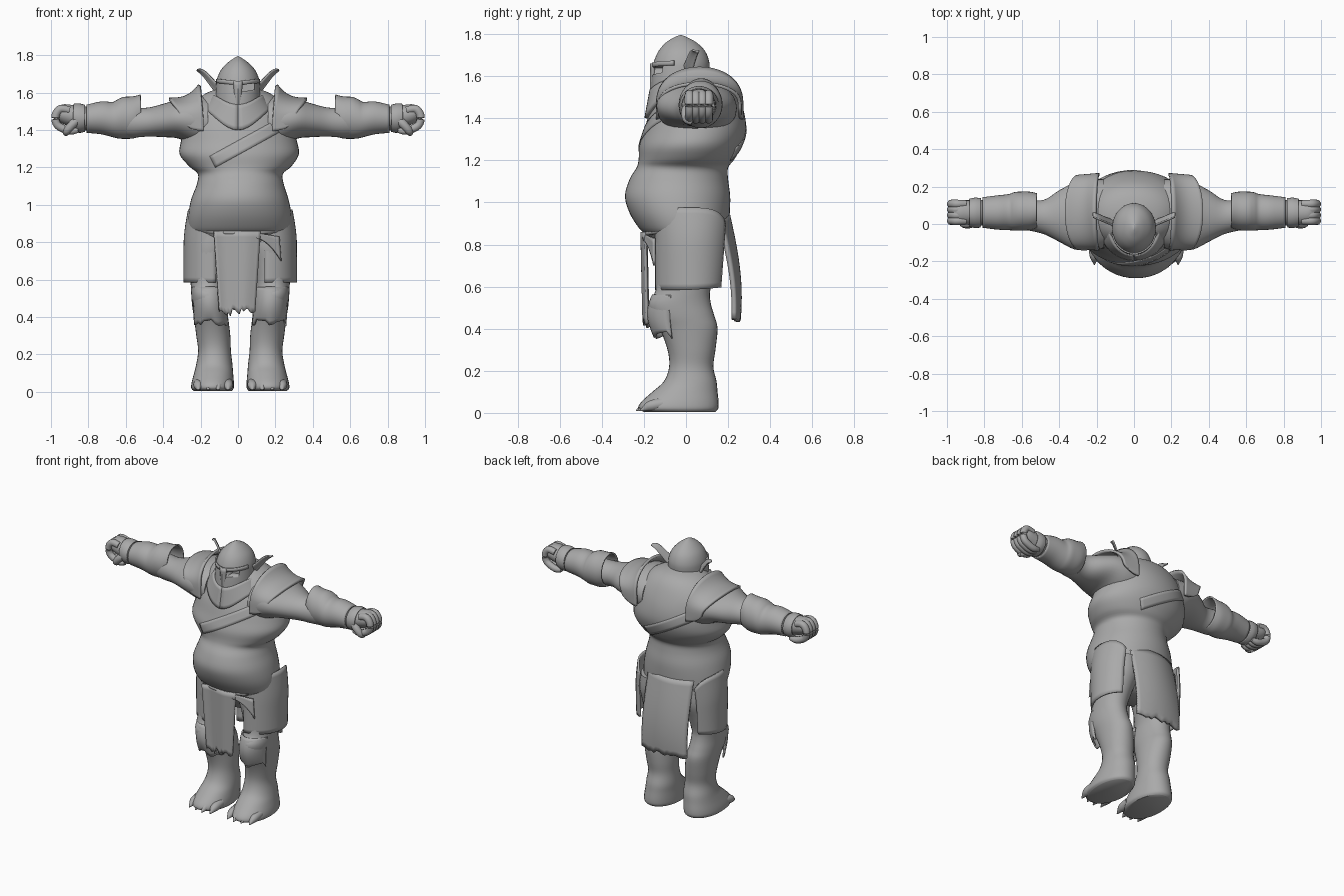
import bpy, bmesh, math, random
from mathutils import Vector

random.seed(4)
grey = bpy.data.materials.new("plain_grey")
grey.diffuse_color = (0.4, 0.4, 0.4, 1)
CX = 0.012          # the lower body stands slightly to the side


def finish(name, bm, thick=0.0, angle=50):
    bmesh.ops.recalc_face_normals(bm, faces=bm.faces)
    me = bpy.data.meshes.new(name)
    bm.to_mesh(me)
    bm.free()
    ob = bpy.data.objects.new(name, me)
    bpy.context.collection.objects.link(ob)
    me.materials.append(grey)
    if thick:
        m = ob.modifiers.new("thickness", 'SOLIDIFY')
        m.thickness, m.offset = thick, 0
    bpy.ops.object.select_all(action='DESELECT')
    bpy.context.view_layer.objects.active = ob
    ob.select_set(True)
    bpy.ops.object.shade_smooth_by_angle(angle=math.radians(angle))
    return ob


def spline(rows, steps):
    """Catmull-Rom through rows of numbers."""
    out = []
    for i in range(len(rows) - 1):
        p = [rows[max(0, min(len(rows) - 1, i + k))] for k in (-1, 0, 1, 2)]
        for s in range(steps):
            t = s / steps
            out.append([0.5 * (2 * b + (c - a) * t + (2 * a - 5 * b + 4 * c - d) * t * t
                               + (3 * b - a - 3 * c + d) * t ** 3) for a, b, c, d in zip(*p)])
    return out + [list(rows[-1])]


def loft(name, rows, axis='z', sx=1, dx=0, n=32, power=1.0, steps=4, caps=True, thick=0):
    """Rows are (position, low, high, low, high) of each oval section."""
    bm, rings = bmesh.new(), []
    for t, a0, a1, b0, b1 in spline(rows, steps):
        ring = []
        for k in range(n):
            an = 2 * math.pi * k / n
            c, s = math.cos(an), math.sin(an)
            a = (a0 + a1) / 2 + (a1 - a0) / 2 * math.copysign(abs(c) ** power, c)
            b = (b0 + b1) / 2 + (b1 - b0) / 2 * math.copysign(abs(s) ** power, s)
            p = (a, b, t) if axis == 'z' else (t, a, b)
            ring.append(bm.verts.new((p[0] * sx + dx, p[1], p[2])))
        rings.append(ring)
    for r, q in zip(rings, rings[1:]):
        for k in range(n):
            bm.faces.new((r[k], r[(k + 1) % n], q[(k + 1) % n], q[k]))
    if caps:
        bm.faces.new(rings[0])
        bm.faces.new(rings[-1])
    return finish(name, bm, thick)


def plate(name, fn, nu=16, nv=12, thick=0.014):
    """Curved sheet, fn(u, v) gives a point."""
    bm = bmesh.new()
    g = [[bm.verts.new(fn(u / nu, v / nv)) for u in range(nu + 1)] for v in range(nv + 1)]
    for v in range(nv):
        for u in range(nu):
            bm.faces.new((g[v][u], g[v][u + 1], g[v + 1][u + 1], g[v + 1][u]))
    return finish(name, bm, thick)


def tube(name, pts, steps=5, n=10):
    """Round tube through (x, y, z, radius) points."""
    bm, path, rings = bmesh.new(), spline(pts, steps), []
    for i, p in enumerate(path):
        d = Vector(path[min(i + 1, len(path) - 1)][:3]) - Vector(path[max(i - 1, 0)][:3])
        q = d.to_track_quat('Z', 'Y')
        rings.append([bm.verts.new(Vector(p[:3]) + q @ Vector((p[3] * math.cos(2 * math.pi * k / n),
                      p[3] * math.sin(2 * math.pi * k / n), 0))) for k in range(n)])
    for r, q in zip(rings, rings[1:]):
        for k in range(n):
            bm.faces.new((r[k], r[(k + 1) % n], q[(k + 1) % n], q[k]))
    bm.faces.new(rings[0])
    bm.faces.new(rings[-1])
    return finish(name, bm)


# torso with heavy chest, overhanging ribs, belly and hips
torso = loft("torso", [
    (0.70, -0.10, 0.13, -0.08, 0.12), (0.78, -0.23, 0.25, -0.14, 0.18),
    (0.845, -0.255, 0.275, -0.19, 0.20), (0.88, -0.265, 0.285, -0.225, 0.202),
    (0.95, -0.265, 0.285, -0.268, 0.208), (1.03, -0.25, 0.27, -0.29, 0.21),
    (1.11, -0.22, 0.245, -0.268, 0.20), (1.165, -0.215, 0.24, -0.235, 0.20),
    (1.205, -0.26, 0.285, -0.225, 0.23), (1.27, -0.312, 0.325, -0.222, 0.265),
    (1.34, -0.305, 0.315, -0.20, 0.285), (1.42, -0.29, 0.29, -0.175, 0.278),
    (1.50, -0.27, 0.27, -0.135, 0.25), (1.57, -0.21, 0.21, -0.10, 0.21),
    (1.61, -0.14, 0.14, -0.06, 0.16), (1.63, -0.05, 0.05, 0.0, 0.09)], n=48, power=0.97)

# diagonal sash lying on the chest and back
for f, nm in ((-1, "front"), (1, "back")):
    ob = plate("sash_" + nm, lambda u, v: (-f * (-0.12 + 0.40 * u - 0.03 * v), f * 0.3,
               1.20 + 0.22 * u + 0.06 * v), 24, 4, 0.008)
    m = ob.modifiers.new("wrap", 'SHRINKWRAP')
    m.target, m.wrap_method = torso, 'PROJECT'
    m.use_project_x = m.use_project_z = False
    m.use_project_y = m.use_negative_direction = m.use_positive_direction = True
    ob.modifiers.move(len(ob.modifiers) - 1, 0)

# helmet with jaw guard, cut by two slanted eye slits
helm = loft("helmet", [(1.40, -0.07, 0.07, -0.14, 0.05), (1.47, -0.115, 0.115, -0.165, 0.08),
                       (1.55, -0.12, 0.12, -0.165, 0.10), (1.62, -0.118, 0.118, -0.16, 0.11),
                       (1.67, -0.113, 0.113, -0.152, 0.11), (1.72, -0.092, 0.092, -0.13, 0.09),
                       (1.76, -0.055, 0.055, -0.095, 0.05), (1.785, -0.02, 0.02, -0.055, 0.005),
                       (1.795, -0.002, 0.002, -0.03, -0.02)], n=40)
for s in (-1, 1):
    bm = bmesh.new()
    bmesh.ops.create_cube(bm, size=1)
    for v in bm.verts:
        x = 0.018 + (v.co.x + 0.5) * 0.07
        z = 1.622 + v.co.z * 0.035 + (x - 0.02) * 0.18
        v.co = (s * x, -0.135 + v.co.y * 0.10, z)
    cut = finish("eye_slit_cutter", bm)
    cut.hide_render = True
    cut.hide_viewport = True
    m = helm.modifiers.new("eye_slit", 'BOOLEAN')
    m.operation, m.object = 'DIFFERENCE', cut

# nose guard, brow band and pointed neck collar
plate("nose_guard", lambda u, v: ((u - 0.5) * (0.045 - 0.02 * v), -0.163 + abs(u - 0.5) * 0.02,
                                  1.66 - 0.14 * v), 4, 6, 0.014)


def brow(u, v):
    a = (u - 0.5) * math.pi * 0.85
    return (0.118 * math.sin(a), -0.025 - 0.133 * math.cos(a), 1.64 + 0.022 * v + 0.012 * abs(math.sin(a)))


def collar(u, v):
    a = 2 * math.pi * u
    f = max(0, math.cos(a)) ** 3
    return ((0.13 + 0.05 * v) * math.sin(a), -0.01 - (0.155 + 0.025 * v) * math.cos(a),
            1.585 - 0.075 * v - f * (0.05 + 0.06 * v))


plate("brow_band", brow, 20, 2, 0.008)
plate("neck_collar", collar, 40, 6, 0.016)

for s in (-1, 1):
    side = "right" if s < 0 else "left"

    # pointed ear: broad leaf tapering out and up
    def ear(u, v):
        w = 0.036 * (1 - v) ** 0.8 * (0.75 + 0.6 * v) + 0.001
        return (s * (0.10 + 0.12 * v), 0.0 + 0.05 * v + 0.012 * math.cos(math.pi * u),
                1.62 + 0.10 * math.sin(v * math.pi / 2) ** 1.6 + (u - 0.5) * 2 * w)
    plate(side + "_ear", ear, 6, 10, 0.01)

    # arm from shoulder to wrist
    loft(side + "_arm", [(0.16, -0.13, 0.24, 1.30, 1.58), (0.24, -0.14, 0.24, 1.32, 1.585),
                         (0.32, -0.135, 0.22, 1.355, 1.565), (0.40, -0.095, 0.18, 1.362, 1.54),
                         (0.48, -0.055, 0.13, 1.365, 1.52), (0.56, -0.035, 0.13, 1.36, 1.52),
                         (0.64, -0.02, 0.145, 1.365, 1.53), (0.72, -0.02, 0.14, 1.385, 1.54),
                         (0.80, -0.01, 0.13, 1.395, 1.525), (0.86, -0.005, 0.125, 1.41, 1.53),
                         (0.93, 0.0, 0.125, 1.43, 1.538), (0.965, 0.015, 0.115, 1.45, 1.525)], 'x', sx=s)
    # forearm guard flaring up at the elbow, and wrist cuff
    loft(side + "_forearm_guard", [
        (0.52, -0.015, 0.16, 1.375, 1.585), (0.56, -0.028, 0.168, 1.36, 1.575),
        (0.61, -0.03, 0.168, 1.358, 1.572), (0.64, -0.03, 0.165, 1.36, 1.56),
        (0.67, -0.028, 0.155, 1.367, 1.545), (0.73, -0.025, 0.148, 1.382, 1.548),
        (0.81, -0.015, 0.138, 1.39, 1.53)], 'x', sx=s, caps=False, thick=0.01)
    loft(side + "_wrist_cuff", [(0.82, -0.014, 0.133, 1.395, 1.53), (0.85, -0.016, 0.136, 1.39, 1.537),
                                (0.88, -0.01, 0.13, 1.402, 1.535)], 'x', sx=s, caps=False, thick=0.01)

    # fingers curled under the palm, and thumb
    for i in range(4):
        y = 0.017 + i * 0.03
        tube(f"{side}_finger_{i}", [(s * x, y, z, r) for x, z, r in (
            (0.90, 1.505, 0.021), (0.95, 1.512, 0.023), (0.976, 1.475, 0.023),
            (0.968, 1.43, 0.022), (0.93, 1.405, 0.022), (0.89, 1.395, 0.021), (0.855, 1.40, 0.014))])
    tube(side + "_thumb", [(s * 0.85, 0.012, 1.46, 0.024), (s * 0.885, 0.0, 1.43, 0.024),
                           (s * 0.915, 0.005, 1.395, 0.021), (s * 0.92, 0.03, 1.38, 0.014)])

    # shoulder plate: arch with flared inner rim and hanging front and back tabs
    def pad(u, v):
        t = (u - 0.5) * 2                       # -1 front .. 1 back
        a = math.pi / 2 * (1 - max(-1, min(1, t / 0.78)))
        drop = max(0, abs(t) - 0.78) / 0.22
        top = max(0, math.sin(a))
        x = (0.185 + 0.02 * top) + v * (0.115 + 0.05 * top - 0.05 * drop ** 2)
        r = 0.20 - 0.01 * v
        return (s * x, 0.065 - r * math.cos(a) * -1,
                1.45 + (0.115 + 0.075 * (1 - v) ** 3) * top ** 0.8 - 0.055 * drop * (1 - 0.3 * v * v)
                + 0.02 * (1 - top) * (1 - drop) * 0.5)
    plate(side + "_shoulder_plate", pad, 36, 10, 0.016)

    # leg with knee bulge, heel and long foot
    loft(side + "_leg", [(0.005, 0.045, 0.25, -0.20, 0.14), (0.02, 0.035, 0.262, -0.225, 0.153),
                         (0.05, 0.034, 0.26, -0.215, 0.155), (0.10, 0.038, 0.247, -0.16, 0.15),
                         (0.15, 0.042, 0.235, -0.105, 0.145), (0.22, 0.05, 0.225, -0.08, 0.13),
                         (0.30, 0.053, 0.235, -0.088, 0.14), (0.40, 0.065, 0.248, -0.125, 0.15),
                         (0.46, 0.075, 0.257, -0.165, 0.135), (0.52, 0.08, 0.262, -0.178, 0.118),
                         (0.58, 0.082, 0.265, -0.145, 0.115), (0.68, 0.06, 0.27, -0.14, 0.145),
                         (0.78, 0.03, 0.275, -0.15, 0.18), (0.88, 0.03, 0.265, -0.145, 0.18)],
         sx=s, dx=CX, power=0.95)
    # toes with claws
    for i in range(4):
        x, y = 0.065 + i * 0.053, -0.185 + 0.012 * abs(i - 1.2)
        tube(f"{side}_toe_{i}", [(s * x + CX, y + 0.06, 0.045, 0.028), (s * x + CX, y, 0.035, 0.027),
                                 (s * x + CX, y - 0.028, 0.024, 0.017), (s * x + CX, y - 0.055, 0.01, 0.002)], 3)
    # knee guard hugging the knee, with a ragged hem
    rag = [random.uniform(-0.02, 0.02) for _ in range(13)]

    def knee(u, v):
        a = (u - 0.5) * math.pi * 0.8
        bulge = 0.148 + 0.012 * math.sin(math.pi * v) - 0.03 * v * v - 0.022 * (1 - v) ** 3
        return (s * (0.167 - 0.012 * v + 0.092 * math.sin(a)) + CX, -0.03 - bulge * math.cos(a),
                0.56 - 0.19 * v + rag[int(u * 12)] * v ** 4)
    plate(side + "_knee_guard", knee, 12, 10, 0.01)

    # hip guard wrapped round the outer thigh, hugging the waist at the top
    def hip(u, v):
        a = math.radians(-100 + 165 * u)
        z = 0.975 - 0.39 * v - 0.07 * (2 * u - 1) ** 4 * (1 - v) + 0.03 * v * max(0, u - 0.6)
        k = 1 - 0.15 * v * u
        w = 0.118 + 0.024 * math.sin(min(1, v * 2) * math.pi / 2)
        return (s * (0.155 + w * math.cos(a)) + CX, 0.03 + 0.172 * math.sin(a) * k, z)
    plate(side + "_hip_guard", hip, 20, 14, 0.012)

# ragged front loincloth and wider back cloth
hem = [random.uniform(-0.02, 0.03) for _ in range(17)]
plate("front_loincloth", lambda u, v: (
    -0.005 + (u - 0.5) * (0.25 - 0.06 * v), -0.20 + 0.01 * math.sin(7 * u) + 0.01 * v,
    0.86 - 0.44 * v + hem[int(u * 16)] * v ** 5), 16, 14)
plate("back_cloth", lambda u, v: (
    (u - 0.5) * 0.33, 0.20 + 0.055 * math.sin(v * 2.0) - 0.05 * (2 * u - 1) ** 2 * (1 - 0.5 * v),
    0.94 - 0.50 * v + hem[16 - int(u * 16)] * 0.5 * v ** 5), 16, 14, 0.02)
# torn waist flap and thin waistband below the belly
plate("waist_flap", lambda u, v: (0.09 + 0.13 * u + 0.01 * v, -0.20 + 0.05 * u,
      0.85 - 0.02 * u - v * (0.03 + 0.10 * u * u)), 10, 5, 0.012)
tube("waistband", [(CX + 0.255 * math.sin(a), -0.005 - 0.195 * math.cos(a),
                    0.885 - 0.035 * math.cos(a), 0.011)
                   for a in [2 * math.pi * k / 16 for k in range(17)]], 3)
